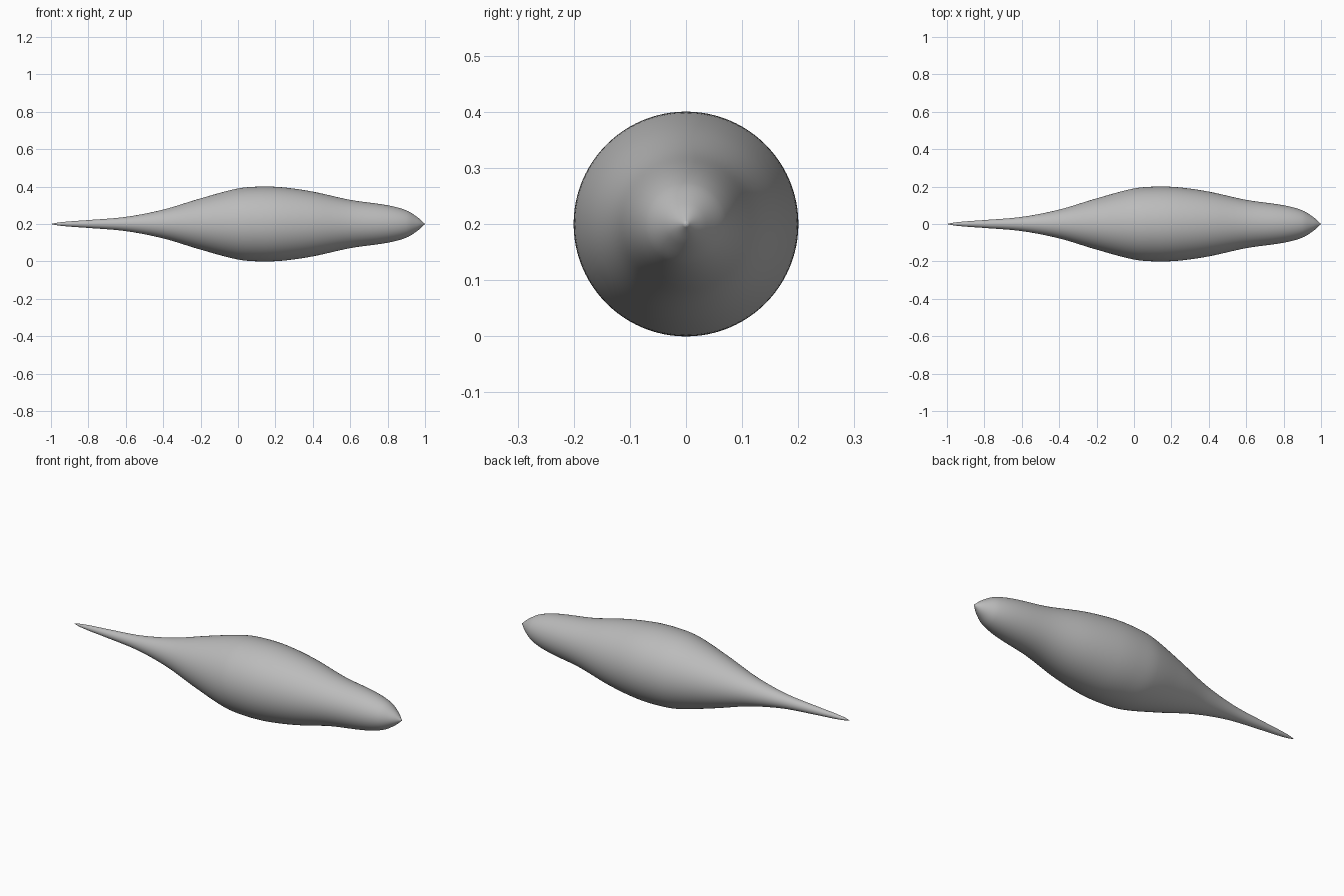
import bpy, bmesh, math
from mathutils import Vector

cube = bpy.data.objects.get("Cube")
if cube:
    bpy.data.objects.remove(cube, do_unlink=True)

AXIS_Z = 0.2
SEGMENTS = 96
STEPS = 6

# Profile: position along the body, radius
PROFILE = [(-1, 0), (-0.96, 0.008), (-0.9, 0.014), (-0.8, 0.021), (-0.6, 0.038),
           (-0.4, 0.077), (-0.2, 0.137), (0, 0.19), (0.12, 0.2), (0.24, 0.196),
           (0.4, 0.173), (0.6, 0.129), (0.8, 0.1), (0.9, 0.073), (0.96, 0.036), (1, 0)]


def smooth_path(points, steps):
    """Cubic curve through unevenly spaced profile points."""
    n = len(points)
    slope = []
    for i in range(n):
        a, b = points[max(i - 1, 0)], points[min(i + 1, n - 1)]
        slope.append((b[1] - a[1]) / (b[0] - a[0]))
    path = []
    for i in range(n - 1):
        (x0, r0), (x1, r1) = points[i], points[i + 1]
        h = x1 - x0
        for k in range(steps):
            t = k / steps
            s = 1 - t
            r = (r0 * s * s * (1 + 2 * t) + r1 * t * t * (3 - 2 * t)
                 + h * t * s * (slope[i] * s - slope[i + 1] * t))
            path.append((x0 + h * t, max(r, 0)))
    return path + [points[-1]]


# Material
grey = bpy.data.materials.new("grey")
grey.use_nodes = True
colour = (0.5, 0.5, 0.5, 1)
grey.diffuse_color = colour
grey.node_tree.nodes["Principled BSDF"].inputs["Base Color"].default_value = colour

# Streamlined body: profile turned around the long axis
bm = bmesh.new()
verts = [bm.verts.new((x, 0, AXIS_Z + r)) for x, r in smooth_path(PROFILE, STEPS)]
edges = [bm.edges.new(pair) for pair in zip(verts, verts[1:])]
bmesh.ops.spin(bm, geom=verts + edges, cent=(0, 0, AXIS_Z), axis=(1, 0, 0),
               angle=math.tau, steps=SEGMENTS, use_duplicate=False)
bmesh.ops.remove_doubles(bm, verts=bm.verts, dist=0.00005)
bmesh.ops.recalc_face_normals(bm, faces=bm.faces)
mesh = bpy.data.meshes.new("streamlined_body")
bm.to_mesh(mesh)
bm.free()
mesh.materials.append(grey)
mesh.shade_smooth()
body = bpy.data.objects.new("streamlined_body", mesh)
bpy.context.collection.objects.link(body)
